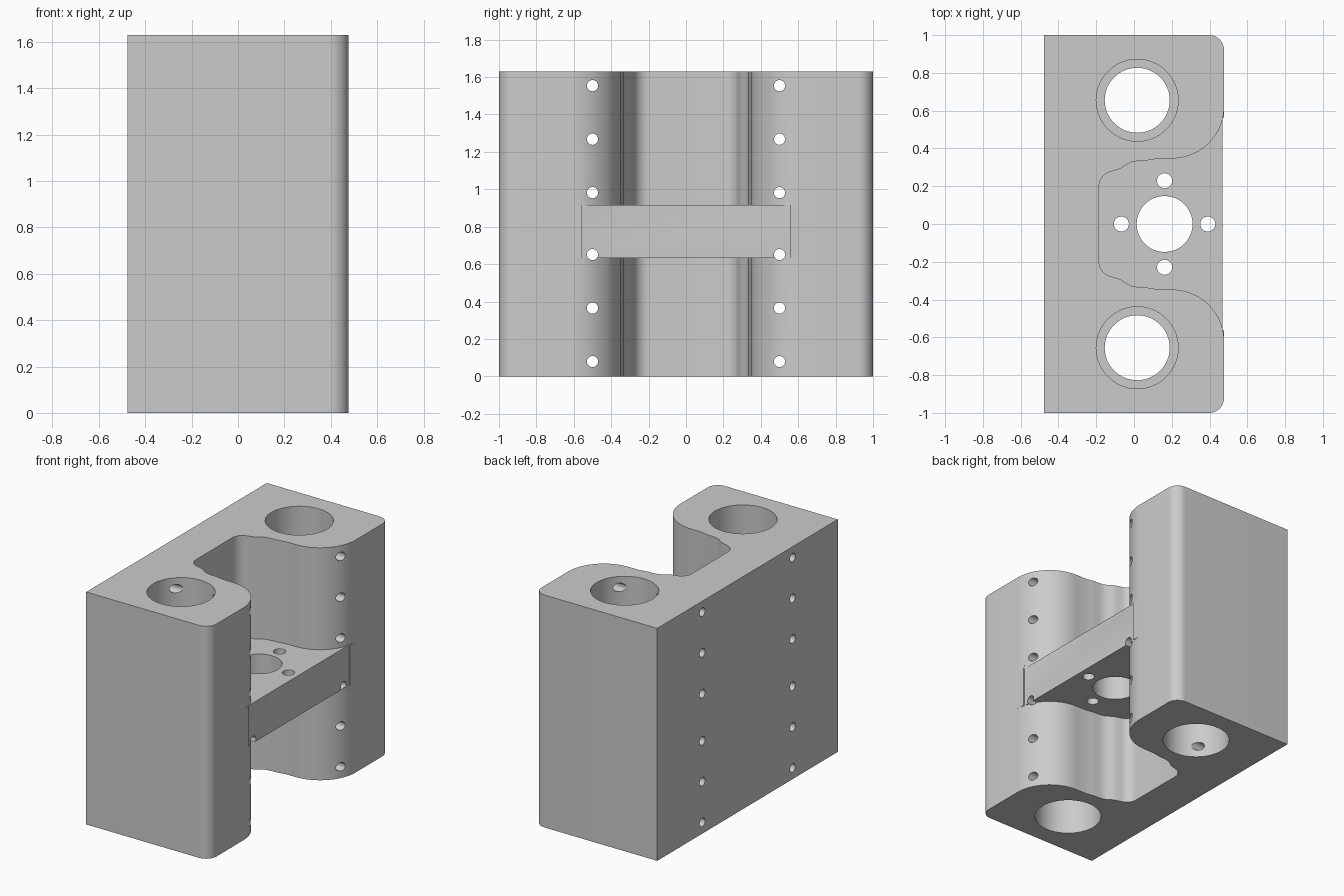
import bpy, bmesh, math
from mathutils import Matrix

default = bpy.data.objects.get("Cube")
if default:
    bpy.data.objects.remove(default, do_unlink=True)

HALF_X, HEIGHT = 0.477, 1.63
WEB_LOW, WEB_HIGH = 0.633, 0.915
MARGIN = 0.05

grey = bpy.data.materials.new("plain grey")
grey.use_nodes = True
colour = (0.6, 0.6, 0.6, 1)
grey.diffuse_color = colour
grey.node_tree.nodes["Principled BSDF"].inputs["Base Color"].default_value = colour


def make_object(name, bm):
    bmesh.ops.recalc_face_normals(bm, faces=bm.faces)
    mesh = bpy.data.meshes.new(name)
    bm.to_mesh(mesh)
    bm.free()
    mesh.materials.append(grey)
    obj = bpy.data.objects.new(name, mesh)
    bpy.context.collection.objects.link(obj)
    return obj


def prism(name, outline, low, high):
    bm = bmesh.new()
    face = bm.faces.new([bm.verts.new((x, y, low)) for x, y in outline])
    grown = bmesh.ops.extrude_face_region(bm, geom=[face])["geom"]
    verts = [v for v in grown if isinstance(v, bmesh.types.BMVert)]
    bmesh.ops.translate(bm, verts=verts, vec=(0, 0, high - low))
    return make_object(name, bm)


def cylinder(name, centre, radius, length, sides, along_x=False):
    bm = bmesh.new()
    turn = Matrix.Rotation(math.pi / 2, 4, "Y") if along_x else Matrix()
    bmesh.ops.create_cone(bm, cap_ends=True, segments=sides, radius1=radius,
                          radius2=radius, depth=length,
                          matrix=Matrix.Translation(centre) @ turn)
    return make_object(name, bm)


def arc(cx, cy, radius, start, end, steps):
    angles = [math.radians(start + (end - start) * i / steps) for i in range(steps + 1)]
    return [(cx + radius * math.cos(a), cy + radius * math.sin(a)) for a in angles]


def mirrored(half):
    return half + [(x, -y) for x, y in reversed(half)]


def cut(target, cutter):
    mod = target.modifiers.new("cut", "BOOLEAN")
    mod.operation, mod.solver, mod.object = "DIFFERENCE", "EXACT", cutter
    bpy.context.view_layer.objects.active = target
    bpy.ops.object.modifier_apply(modifier=mod.name)
    bpy.data.objects.remove(cutter, do_unlink=True)


# Block with two rounded vertical edges
block = prism("carriage_block",
              mirrored([(-HALF_X, 1)] + arc(HALF_X - 0.08, 0.92, 0.08, 90, 0, 12)),
              0, HEIGHT)

# Flared recess above and below the web
recess = (arc(-0.105, 0.2, 0.08, 180, 100, 8)
          + [(-0.085, 0.288), (-0.065, 0.297), (-0.035, 0.318), (-0.01, 0.329),
             (0.02, 0.333), (0.06, 0.335), (0.09, 0.34), (0.125, 0.346)]
          + arc(0.202, 0.622, 0.275, -90, 0, 20) + [(0.6, 0.622)])
cut(block, prism("lower_recess", mirrored(recess), -MARGIN, WEB_LOW))
cut(block, prism("upper_recess", mirrored(recess), WEB_HIGH, HEIGHT + MARGIN))

# Web face set slightly back
cut(block, prism("web_setback", mirrored([(0.468, 0.56), (0.55, 0.56)]),
                 WEB_LOW - 0.02, WEB_HIGH + 0.02))

# Rod bores with wider bearing seats at both ends
for y in (-0.655, 0.655):
    cut(block, cylinder("rod_bore", (0.017, y, HEIGHT / 2), 0.172, 2, 64))
    for z in (0, HEIGHT):
        cut(block, cylinder("bearing_seat", (0.017, y, z), 0.217, 1.42, 64))

# Nut bore and its four bolt holes in the web
web_z = (WEB_LOW + WEB_HIGH) / 2
cut(block, cylinder("nut_bore", (0.162, 0, web_z), 0.148, 0.5, 48))
for i in range(4):
    a = i * math.pi / 2
    spot = (0.162 + 0.229 * math.cos(a), 0.229 * math.sin(a), web_z)
    cut(block, cylinder("nut_bolt_hole", spot, 0.04, 0.5, 24))

# Clamp screw holes running front to back
for y in (-0.5, 0.5):
    for middle in (0.365, 1.268):
        for step in (-0.286, 0, 0.286):
            cut(block, cylinder("clamp_hole", (0, y, middle + step), 0.03, 1.2, 24, True))

block.select_set(True)
bpy.context.view_layer.objects.active = block
bpy.ops.object.shade_smooth_by_angle(angle=math.radians(30))
